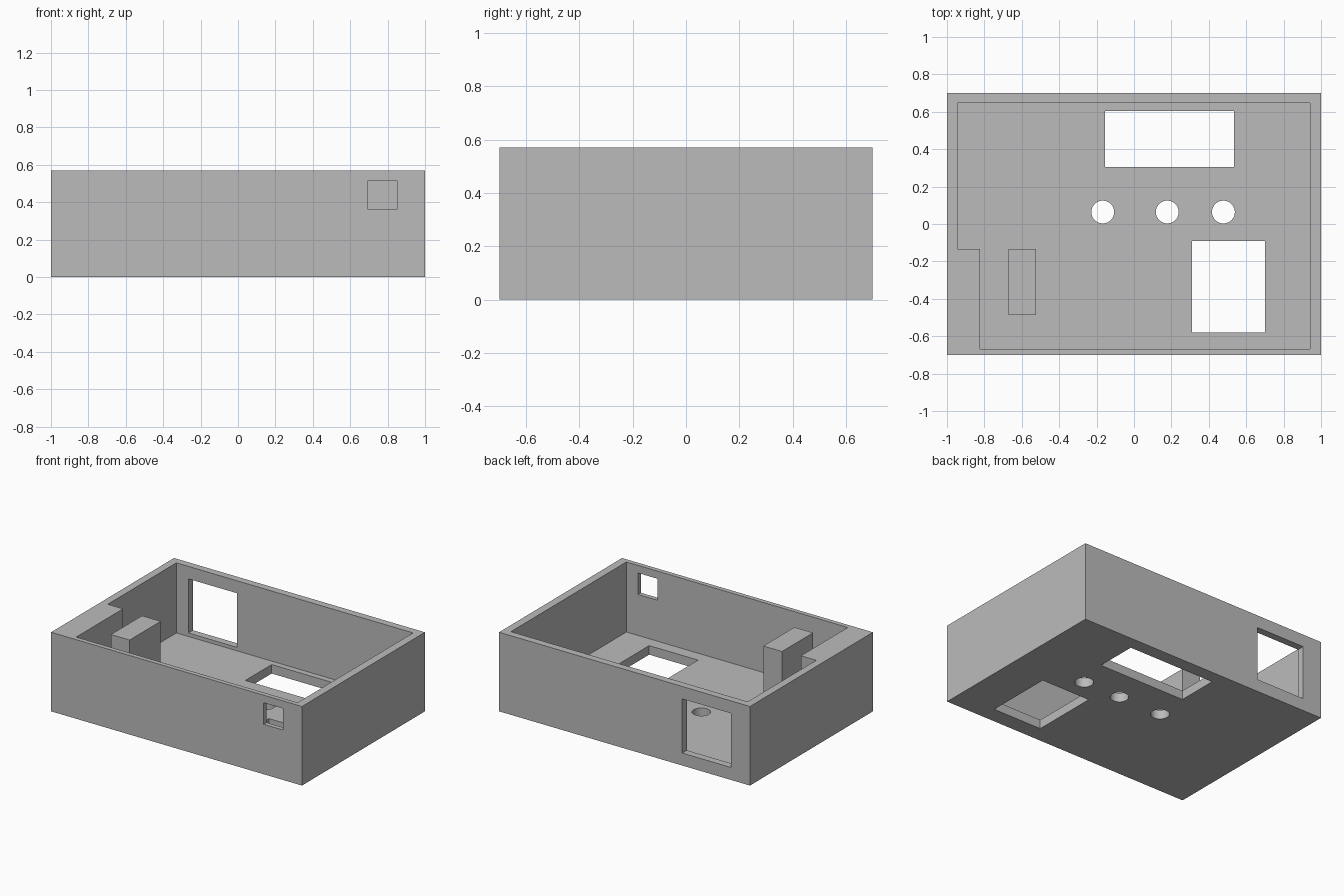
import bpy
from mathutils import Vector

if "Cube" in bpy.data.objects:
    bpy.data.objects.remove(bpy.data.objects["Cube"], do_unlink=True)

grey = bpy.data.materials.new("plain grey")
grey.use_nodes = True
grey.diffuse_color = (0.5, 0.5, 0.5, 1)
grey.node_tree.nodes["Principled BSDF"].inputs["Base Color"].default_value = (0.5, 0.5, 0.5, 1)

HEIGHT, FLOOR = 0.57, 0.065


def block(name, low, high):
    """Box between two opposite corners."""
    low, high = Vector(low), Vector(high)
    bpy.ops.mesh.primitive_cube_add(size=1, location=(low + high) / 2)
    obj = bpy.context.object
    obj.name = name
    obj.scale = high - low
    bpy.ops.object.transform_apply(location=True, rotation=True, scale=True)
    obj.data.materials.append(grey)
    return obj


def combine(target, tool, operation):
    """Apply a boolean and remove the tool."""
    mod = target.modifiers.new(operation, 'BOOLEAN')
    mod.operation = operation
    mod.solver = 'EXACT'
    mod.object = tool
    bpy.context.view_layer.objects.active = target
    bpy.ops.object.modifier_apply(modifier=mod.name)
    bpy.data.objects.remove(tool, do_unlink=True)


# Open tray, with a thicker stretch of side wall left standing at the front
case = block("case", (-1, -0.7, 0), (1, 0.7, HEIGHT))
cavity = block("cavity_cutter", (-0.945, -0.667, FLOOR), (0.942, 0.648, 1))
thick_wall = block("thick_wall_cutter", (-1.2, -0.9, -0.2), (-0.823, -0.133, 1.2))
combine(cavity, thick_wall, 'DIFFERENCE')
combine(case, cavity, 'DIFFERENCE')

# Rectangular openings: two in the floor, one in the back, one in the front
openings = {
    "display": ((-0.155, 0.305, -0.1), (0.535, 0.605, 0.2)),
    "keypad": ((0.31, -0.58, -0.1), (0.70, -0.09, 0.2)),
    "back_port": ((-0.85, 0.6, 0.09), (-0.46, 0.8, 0.48)),
    "front_port": ((0.695, -0.8, 0.36), (0.85, -0.6, 0.515)),
}
for name, (low, high) in openings.items():
    combine(case, block(name + "_cutter", low, high), 'DIFFERENCE')

# Round button holes in the floor
for x in (-0.167, 0.178, 0.478):
    bpy.ops.mesh.primitive_cylinder_add(vertices=48, radius=0.061, depth=0.4, location=(x, 0.064, 0))
    hole = bpy.context.object
    hole.data.materials.append(grey)
    combine(case, hole, 'DIFFERENCE')

bpy.ops.object.select_all(action='DESELECT')
case.select_set(True)
bpy.context.view_layer.objects.active = case
bpy.ops.object.shade_smooth_by_angle(angle=0.5)

# Freestanding support inside the tray
block("inner_post", (-0.672, -0.487, FLOOR), (-0.523, -0.133, 0.56))
